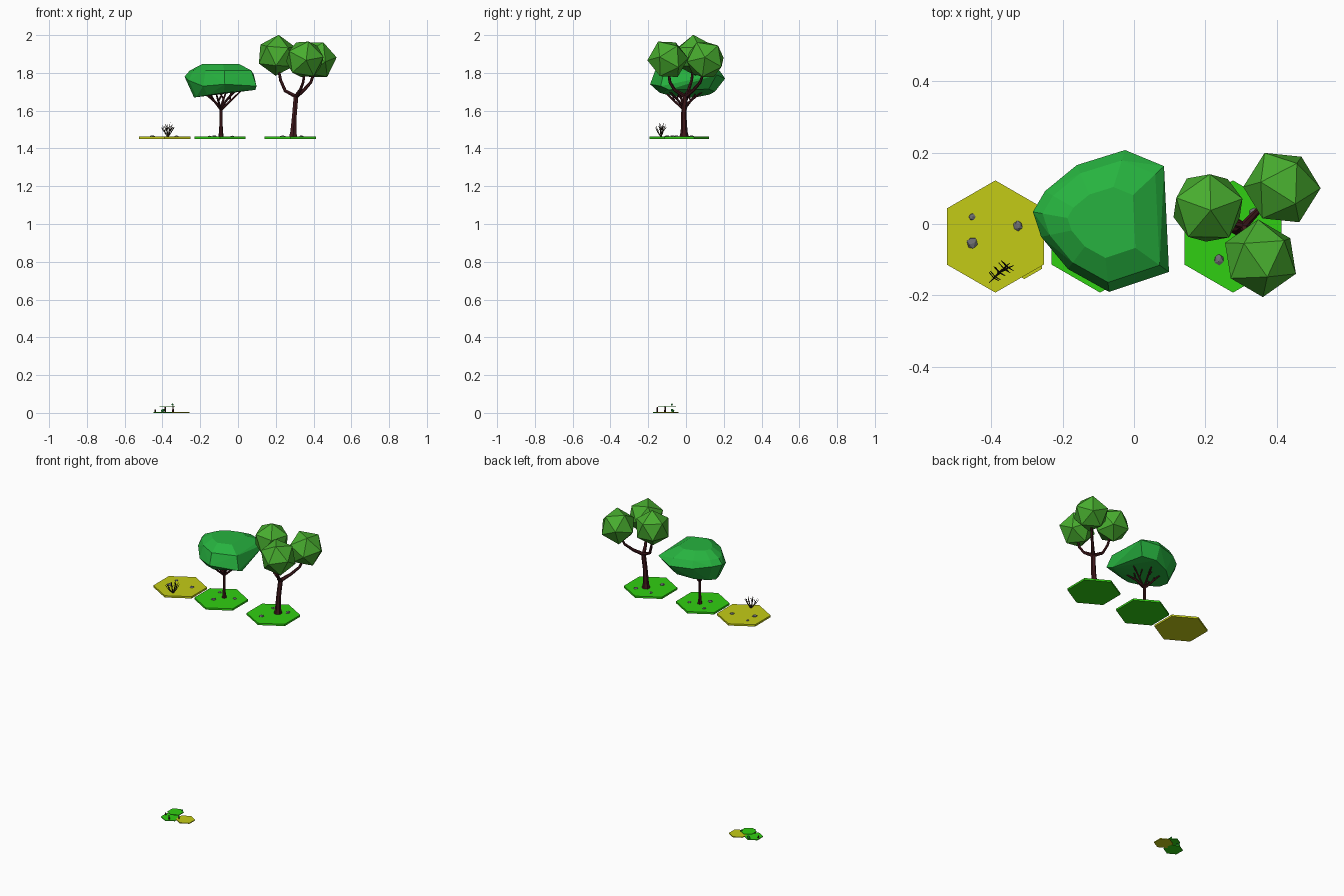
import bpy, bmesh, math, random
from mathutils import Vector, Euler

if "Cube" in bpy.data.objects:
    bpy.data.objects.remove(bpy.data.objects["Cube"])

random.seed(4)


def mat(name, r, g, b):
    m = bpy.data.materials.new(name)
    m.diffuse_color = (r, g, b, 1)
    m.use_nodes = True
    m.node_tree.nodes["Principled BSDF"].inputs["Base Color"].default_value = m.diffuse_color
    return m


GRASS = mat("grass", 0.03, 0.62, 0.006)
SAND = mat("sand", 0.55, 0.6, 0.008)
FLAT_LEAF = mat("flat_tree_leaf", 0.02, 0.45, 0.05)
ROUND_LEAF = mat("round_tree_leaf", 0.065, 0.42, 0.028)
BARK = mat("bark", 0.05, 0.009, 0.011)
TWIG = mat("twig", 0.025, 0.017, 0.01)
STONE = mat("stone", 0.16, 0.16, 0.17)


def finish(name, bm, m):
    bmesh.ops.recalc_face_normals(bm, faces=bm.faces)
    me = bpy.data.meshes.new(name)
    bm.to_mesh(me)
    bm.free()
    ob = bpy.data.objects.new(name, me)
    me.materials.append(m)
    bpy.context.collection.objects.link(ob)
    return ob


def hex_tile(name, x, y, z, r, h, m):
    bm = bmesh.new()
    ring = [bm.verts.new((x + r * math.sin(i * math.pi / 3),
                          y + r * math.cos(i * math.pi / 3), z)) for i in range(6)]
    f = bm.faces.new(ring)
    ext = bmesh.ops.extrude_face_region(bm, geom=[f])
    bmesh.ops.translate(bm, vec=(0, 0, h),
                        verts=[v for v in ext["geom"] if isinstance(v, bmesh.types.BMVert)])
    return finish(name, bm, m)


def blob(name, loc, r, m, rot=(0, 0, 0), scale=(1, 1, 1)):
    bm = bmesh.new()
    bmesh.ops.create_icosphere(bm, subdivisions=1, radius=r)
    e = Euler(rot).to_matrix()
    for v in bm.verts:
        p = e @ v.co
        v.co = Vector((p.x * scale[0], p.y * scale[1], p.z * scale[2])) + Vector(loc)
    return finish(name, bm, m)


def tubes(name, paths, m, res=1):
    # each path is a list of (x, y, z, radius)
    cu = bpy.data.curves.new(name, 'CURVE')
    cu.dimensions = '3D'
    cu.bevel_depth = 1.0
    cu.bevel_resolution = res
    cu.use_fill_caps = True
    for path in paths:
        sp = cu.splines.new('POLY')
        sp.points.add(len(path) - 1)
        sp.use_smooth = False
        for pt, (x, y, z, r) in zip(sp.points, path):
            pt.co = (x, y, z, 1)
            pt.radius = r
    ob = bpy.data.objects.new(name, cu)
    cu.materials.append(m)
    bpy.context.collection.objects.link(ob)
    return ob


# Large hexagonal tiles
TOP = 1.462
for n, x, m in (("sand_tile", -0.388, SAND), ("flat_tree_tile", -0.095, GRASS),
                ("round_tree_tile", 0.277, GRASS)):
    hex_tile(n, x, -0.035, 1.450, 0.157, TOP - 1.450, m)

# Stones on the tiles
stones = [(-0.453, 0.02, .010), (-0.453, -0.053, .016), (-0.325, -0.005, .014),
          (-0.125, -0.07, .015), (-0.03, 0.01, .012), (-0.15, 0.03, .012),
          (0.238, -0.10, .015), (0.335, 0.03, .014), (0.23, 0.03, .011)]
for i, (x, y, r) in enumerate(stones):
    blob(f"stone_{i}", (x, y, TOP), r, STONE, (0.4 * i, 0.3, i), (1, 1.1, 0.5))

# Flat-topped tree: canopy as a hull of stacked rings
rim = [(-.283, .034), (-.249, .092), (-.16, .165), (-.025, .207), (.084, .162),
       (.098, -.134), (-.07, -.19), (-.185, -.126), (-.26, -.036)]
rim_z = [1.78, 1.78, 1.77, 1.77, 1.79, 1.73, 1.74, 1.73, 1.76]
cx, cy = -0.09, 0.0
bm = bmesh.new()
for (x, y), z in zip(rim, rim_z):
    for s, zz in ((1, z), (0.86, 1.812), (0.5, 1.848), (0.74, 1.693 + 0.12 * (x + .09))):
        bm.verts.new((cx + (x - cx) * s, cy + (y - cy) * s, zz))
bm.verts.new((0.092, -0.09, 1.71))
bm.verts.new((-0.22, -0.03, 1.672))
hull = bmesh.ops.convex_hull(bm, input=bm.verts[:])
loose = {g for g in hull["geom_interior"] + hull["geom_unused"]
         if isinstance(g, bmesh.types.BMVert)}
bmesh.ops.delete(bm, geom=list(loose), context='VERTS')
finish("flat_tree_canopy", bm, FLAT_LEAF)

# Flat-topped tree: trunk and spreading branches
bx, by = -0.09, -0.012
paths = [[(bx, by, 1.455, .016), (bx, by, 1.49, .010), (bx, by, 1.56, .008),
          (bx, by, 1.625, .008)]]
for i in range(6):
    a = i * math.pi / 3 + 0.25
    c, s = math.cos(a), math.sin(a)
    z0 = 1.605 + 0.012 * (i % 2)
    paths.append([(bx, by, z0, .007), (bx + .05 * c, by + .05 * s, z0 + .045, .006),
                  (bx + .11 * c, by + .11 * s, 1.705, .004)])
    paths.append([(bx + .05 * c, by + .05 * s, z0 + .045, .005),
                  (bx + .07 * math.cos(a + .5), by + .07 * math.sin(a + .5), 1.71, .003)])
tubes("flat_tree_trunk", paths, BARK)

# Round-crowned tree: three faceted crowns
crowns = [((.207, .045, 1.893), (.08, .05, .3)), ((.414, .102, 1.870), (.5, .3, .2)),
          ((.354, -.096, 1.872), (.45, -.3, .9))]
for i, (loc, rot) in enumerate(crowns):
    blob(f"round_tree_crown_{i}", loc, 0.109, ROUND_LEAF, rot)

# Round-crowned tree: trunk and branches reaching into the crowns
fork = (.307, -.005, 1.675)
paths = [[(.292, -.01, 1.455, .026), (.293, -.01, 1.49, .018), (.299, -.012, 1.58, .014),
          (*fork, .014)],
         [(*fork, .011), (.25, .012, 1.705, .009), (.226, .03, 1.76, .008), (.21, .04, 1.84, .006)],
         [(*fork, .012), (.35, .04, 1.71, .009), (.385, .075, 1.75, .008), (.41, .1, 1.82, .006)],
         [(*fork, .012), (.33, -.06, 1.71, .009), (.345, -.085, 1.75, .008), (.354, -.095, 1.82, .006)]]
tubes("round_tree_trunk", paths, BARK)

# Dry bush of thin twigs, spread along a diagonal
paths = []
ux, uy = -0.372, -0.132
for i in range(9):
    t = -1 + i / 4
    dx = .030 * t + random.uniform(-.006, .006)
    dy = .024 * t + random.uniform(-.010, .010)
    h = .078 - .022 * abs(t) + random.uniform(-.008, .004)
    mid = (ux + dx * .6, uy + dy * .6, TOP + h * .5)
    paths.append([(ux, uy, TOP - .002, .003), (*mid, .002), (ux + dx, uy + dy, TOP + h, .001)])
    for s in (-1, 1):
        paths.append([(*mid, .0016), (mid[0] + .014 * s, mid[1] - .012 * s + .004,
                                      mid[2] + .02, .001)])
tubes("dry_bush", paths, TWIG, 0)

# Miniature tiles at the bottom
hex_tile("mini_sand_tile", -0.307, -0.097, 0.0, 0.057, 0.005, SAND)
hex_tile("mini_lower_grass_tile", -0.398, -0.118, 0.0, 0.057, 0.0045, GRASS)
hex_tile("mini_upper_grass_tile", -0.375, -0.10, 0.033, 0.048, 0.004, GRASS)

# Miniature stumps and shrubs between and above them
for i, (x, y, z, h) in enumerate(((-.438, -.112, .004, .015), (-.344, -.11, .004, .031),
                                  (-.385, -.152, .004, .028))):
    tubes(f"mini_stump_{i}", [[(x, y, z, .005), (x, y, z + h, .003)]], BARK)
for i, (x, y, z, r) in enumerate(((-.40, -.07, .011, .009), (-.392, -.075, .015, .007),
                                  (-.346, -.075, .044, .006))):
    blob(f"mini_shrub_{i}", (x, y, z), r, FLAT_LEAF, (i, .3, .2))
